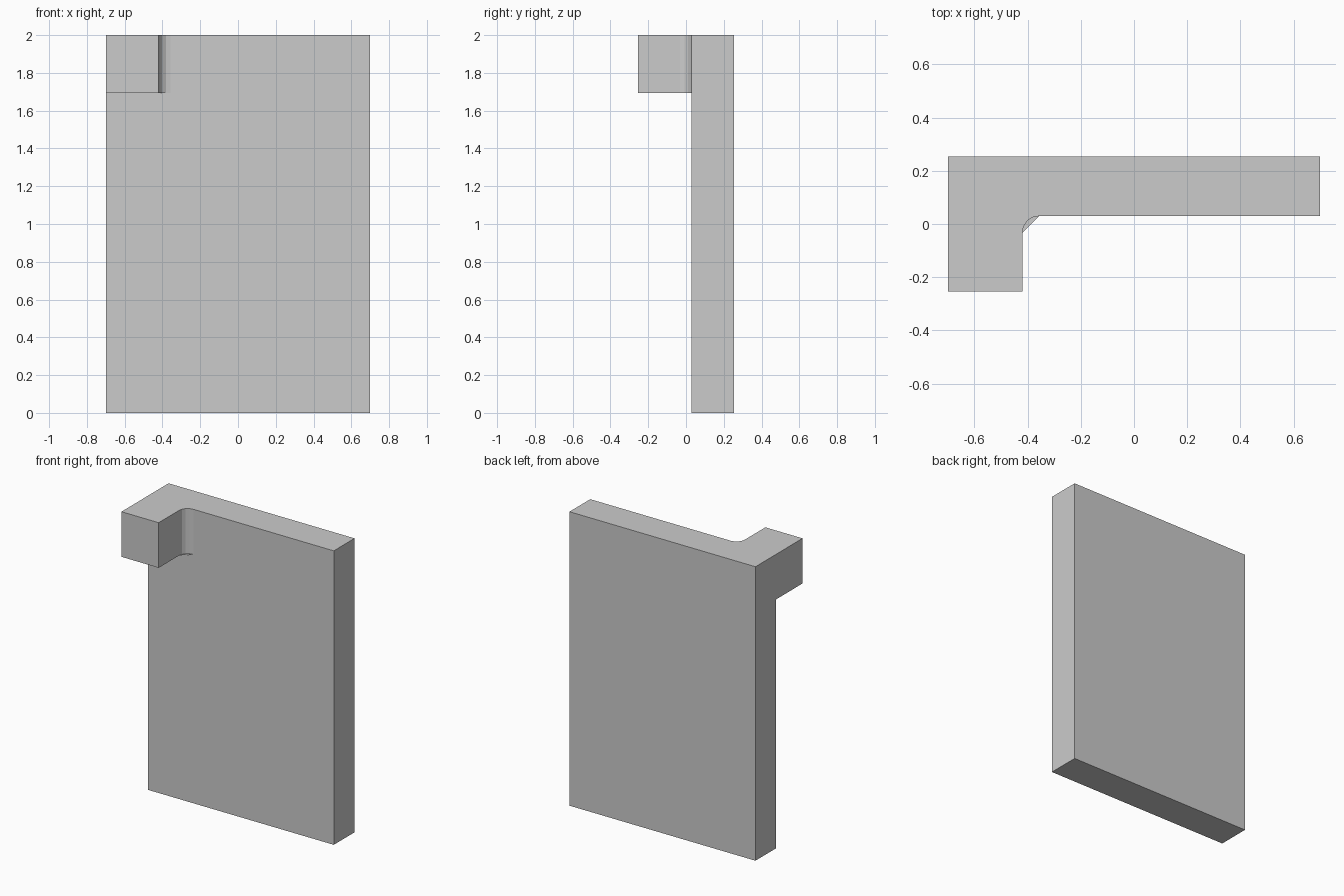
import bpy, bmesh
from math import sin, cos, pi

if "Cube" in bpy.data.objects:
    bpy.data.objects.remove(bpy.data.objects["Cube"])

X, Y = 0.70, 0.253            # half extents
BX, PY = -0.42, 0.03          # inner side of the block, front of the panel
ZB, ZT = 1.693, 2.0           # underside of the block, top
R, SEG = 0.063, 4             # inner corner fillet

bm = bmesh.new()

def ring(points, z):
    return [bm.verts.new((x, y, z)) for x, y in points]

def walls(low, high, skip=()):
    n = len(low)
    for i in range(n):
        if i not in skip:
            j = (i + 1) % n
            bm.faces.new((low[i], low[j], high[j], high[i]))

# concave fillet where the block meets the panel
fillet = [(BX + R - R * cos(a), PY - R + R * sin(a))
          for a in (pi / 2 * i / SEG for i in range(SEG + 1))]

# upper L-shaped band
outline = [(-X, PY), (-X, -Y), (BX, -Y)] + fillet + [(X, PY), (X, Y), (-X, Y)]
low, high = ring(outline, ZB), ring(outline, ZT)
walls(low, high)
bm.faces.new(high)

# underside of the block, cut straight across the fillet
bm.faces.new((low[0], low[3 + SEG], low[3], low[2], low[1]))

# panel below the band
rect = [(-X, PY), (X, PY), (X, Y), (-X, Y)]
base, top = ring(rect, 0), ring(rect, ZB)
walls(base, top)
bm.faces.new(base[::-1])

bmesh.ops.remove_doubles(bm, verts=bm.verts, dist=1e-5)
bmesh.ops.triangulate(bm, faces=[f for f in bm.faces if len(f.verts) > 5])

mesh = bpy.data.meshes.new("panel_with_corner_block")
bm.to_mesh(mesh)
bm.free()
obj = bpy.data.objects.new("panel_with_corner_block", mesh)
bpy.context.collection.objects.link(obj)
